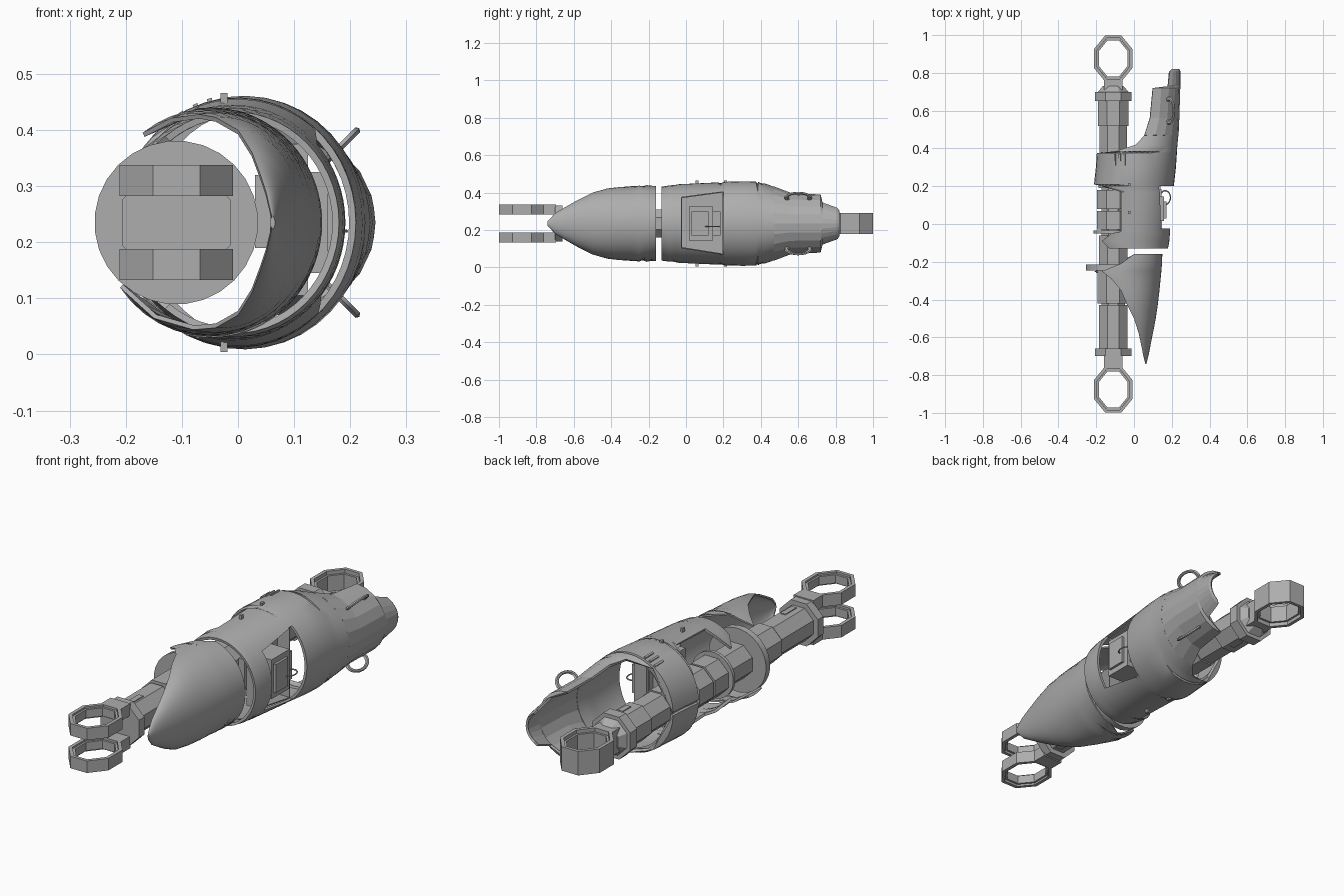
import bpy, bmesh, math
from mathutils import Matrix, Vector

if "Cube" in bpy.data.objects:
    bpy.data.objects.remove(bpy.data.objects["Cube"], do_unlink=True)

SHAFT_X, MID_Z = -0.11, 0.235

grey = bpy.data.materials.new("plain grey")
grey.use_nodes = True
COLOUR = (0.42, 0.42, 0.42, 1)
grey.diffuse_color = COLOUR
grey.node_tree.nodes["Principled BSDF"].inputs["Base Color"].default_value = COLOUR


def finish(name, bm, thickness=0, smooth=0, cutter=None, fix_normals=True):
    """Turn a bmesh into a finished object, with optional wall thickness and cutout."""
    if fix_normals:
        bmesh.ops.recalc_face_normals(bm, faces=bm.faces)
    mesh = bpy.data.meshes.new(name)
    bm.to_mesh(mesh)
    bm.free()
    mesh.materials.append(grey)
    obj = bpy.data.objects.new(name, mesh)
    bpy.context.collection.objects.link(obj)
    bpy.ops.object.select_all(action='DESELECT')
    obj.select_set(True)
    bpy.context.view_layer.objects.active = obj
    if thickness:
        wall = obj.modifiers.new("wall", 'SOLIDIFY')
        wall.thickness, wall.offset = thickness, -1
        bpy.ops.object.modifier_apply(modifier="wall")
    if cutter:
        cut = obj.modifiers.new("cut", 'BOOLEAN')
        cut.object, cut.operation, cut.solver = cutter, 'DIFFERENCE', 'EXACT'
        bpy.ops.object.modifier_apply(modifier="cut")
    if smooth:
        bpy.ops.object.shade_smooth_by_angle(angle=math.radians(smooth))
    return obj


def prism(name, y0, y1, apothem0, apothem1=None, sides=8, smooth=0):
    """Prism along y, centred on the shaft axis."""
    bm = bmesh.new()
    grow = 1 / math.cos(math.pi / sides)
    place = (Matrix.Translation((SHAFT_X, (y0 + y1) / 2, MID_Z))
             @ Matrix.Rotation(-math.pi / 2, 4, 'X') @ Matrix.Rotation(math.pi / sides, 4, 'Z'))
    bmesh.ops.create_cone(bm, cap_ends=True, segments=sides, radius1=apothem0 * grow,
                          radius2=(apothem1 or apothem0) * grow, depth=y1 - y0, matrix=place)
    return finish(name, bm, smooth=smooth)


def box(name, centre, size, turn=0):
    """Box, optionally turned about the y axis."""
    bm = bmesh.new()
    bmesh.ops.create_cube(bm, size=1, matrix=Matrix.Translation(centre)
                          @ Matrix.Rotation(turn, 4, 'Y') @ Matrix.Diagonal((*size, 1)))
    return finish(name, bm)


def eye_ring(name, y, z, height, apothem, wall):
    """Long octagonal ring standing along z."""
    bm = bmesh.new()
    radius = apothem / math.cos(math.pi / 8)
    bmesh.ops.create_cone(bm, cap_ends=False, segments=8, radius1=radius, radius2=radius, depth=height,
                          matrix=Matrix.Translation((SHAFT_X, y, z)) @ Matrix.Diagonal((1, 1.22, 1, 1))
                          @ Matrix.Rotation(math.pi / 8, 4, 'Z'))
    return finish(name, bm, thickness=wall)


def loop_handle(name, centre, radius, thin, stretch, turn):
    """Oval loop lying in the plane of y and a turned x axis."""
    bpy.ops.mesh.primitive_torus_add(location=centre, rotation=(0, turn, 0), major_segments=20,
                                     minor_segments=6, major_radius=radius, minor_radius=thin)
    obj = bpy.context.object
    obj.name = name
    obj.scale.y = stretch
    obj.data.materials.append(grey)
    bpy.ops.object.shade_smooth_by_angle(angle=math.radians(40))


def shell(name, stations, segments, wall, smooth, cutter=None):
    """Partial tube: y, centre x, radius x, radius z, edge x above, edge x below."""
    bm = bmesh.new()
    rows = []
    for y, cx, rx, rz, top, bottom in stations:
        limit = [math.acos(max(-0.9995, min(1, (edge - cx) / rx))) for edge in (bottom, top)]
        row = []
        for i in range(segments + 1):
            f = 2 * i / segments - 1
            a = f * (limit[1] if f > 0 else limit[0])
            row.append(bm.verts.new((cx + rx * math.cos(a), y, MID_Z + rz * math.sin(a))))
        rows.append(row)
    for r, s in zip(rows, rows[1:]):
        for j in range(segments):
            bm.faces.new((r[j], s[j], s[j + 1], r[j + 1]))
    return finish(name, bm, wall, smooth, cutter, fix_normals=False)


def window_prism(name, x0, x1, open_front, wall=0):
    """Tapered window outline in the y-z plane, pushed along x."""
    bm = bmesh.new()
    outline = [(-0.025, -0.13), (0.2, -0.165), (0.2, 0.17), (-0.025, 0.14)]
    back, front = ([bm.verts.new((x, y, MID_Z + z)) for y, z in outline] for x in (x0, x1))
    bm.faces.new(back)
    for i in range(4):
        j = (i + 1) % 4
        bm.faces.new((back[i], back[j], front[j], front[i]))
    if not open_front:
        bm.faces.new(front)
    return finish(name, bm, wall)


# Shaft sections, collars and discs
for name, *spec in (
        ("front_collar", -0.70, -0.66, 0.097),
        ("front_shaft", -0.66, -0.43, 0.075),
        ("front_mid_shaft", -0.42, -0.22, 0.083),
        ("shaft_core", -0.65, 0.65, 0.062),
        ("hub_a", -0.22, -0.06, 0.076),
        ("hub_b", -0.03, 0.07, 0.085),
        ("hub_c", 0.08, 0.18, 0.085),
        ("hub_d", 0.19, 0.37, 0.078),
        ("rear_mid_shaft", 0.37, 0.52, 0.072),
        ("rear_sleeve", 0.52, 0.65, 0.08),
        ("rear_collar", 0.65, 0.70, 0.097),
        ("rear_taper", 0.70, 0.73, 0.08, 0.055)):
    prism(name, *spec)
prism("large_disc", -0.245, -0.215, 0.145, sides=28, smooth=30)
prism("small_disc", -0.05, -0.035, 0.105, sides=28, smooth=30)

# Slots on the end shafts
for side in (-1, 1):
    z = MID_Z + side * 0.075
    box("front_slot_plate", (SHAFT_X + 0.01, -0.6, z), (0.025, 0.08, 0.008))
    box("rear_slot_plate", (SHAFT_X + 0.01, 0.59, z + side * 0.005), (0.025, 0.06, 0.008))

# End rings: a forked pair in front, a single one behind
for name, y, z, height in (("lower_front", -0.876, 0.16, 0.055), ("upper_front", -0.876, 0.31, 0.055),
                           ("rear", 0.876, MID_Z, 0.11)):
    eye_ring(name + "_ring", y, z, height, 0.101, 0.017)
    eye_ring(name + "_ring_lining", y, z, height * 0.7, 0.086, 0.011)
    box(name + "_neck", (SHAFT_X, math.copysign(0.73, y), z), (0.1, 0.07, height))

# Front pointed shell
shell("front_shell", [
    (-0.74, 0.06, 0.006, 0.012, 0.06, 0.06),
    (-0.70, 0.05, 0.026, 0.055, 0.05, 0.05),
    (-0.65, 0.04, 0.046, 0.085, 0.04, 0.04),
    (-0.58, 0.025, 0.075, 0.125, 0.025, 0.025),
    (-0.50, 0, 0.115, 0.165, 0, 0),
    (-0.42, -0.03, 0.157, 0.188, -0.04, -0.04),
    (-0.35, -0.04, 0.175, 0.196, -0.07, -0.08),
    (-0.29, -0.05, 0.191, 0.2, -0.12, -0.15),
    (-0.25, -0.05, 0.195, 0.203, -0.17, -0.21),
    (-0.21, -0.05, 0.198, 0.205, -0.07, -0.09),
    (-0.16, -0.05, 0.2, 0.206, 0, 0)], 32, 0.008, 40)

# Main shell with a side window, closed into a band in the middle
cutter = window_prism("window_cutter", 0.1, 0.3, False)
cutter.hide_render = True
shell("main_shell", [
    (-0.13, -0.01, 0.19, 0.198, -0.13, -0.13),
    (-0.09, -0.01, 0.197, 0.204, -0.17, -0.17),
    (-0.05, -0.01, 0.2, 0.208, -0.12, -0.12),
    (-0.04, -0.01, 0.2, 0.21, -0.07, -0.07),
    (0.17, 0, 0.21, 0.22, -0.07, -0.07),
    (0.20, 0, 0.21, 0.222, -0.17, -0.17),
    (0.21, 0, 0.212, 0.223, -1, -1),
    (0.30, 0.01, 0.212, 0.226, -1, -1),
    (0.375, 0.015, 0.212, 0.225, -1, -1),
    (0.385, 0.015, 0.212, 0.223, -0.1, -0.1),
    (0.42, 0.022, 0.208, 0.215, 0.01, 0.01),
    (0.47, 0.03, 0.205, 0.198, 0.055, 0.055)], 40, 0.012, 35, cutter)
bpy.data.objects.remove(cutter, do_unlink=True)

# Faceted rear guard ending in a tongue
shell("rear_guard", [
    (0.47, 0.03, 0.206, 0.2, 0.055, 0.055),
    (0.56, 0.07, 0.17, 0.165, 0.085, 0.085),
    (0.72, 0.1, 0.145, 0.155, 0.1, 0.1),
    (0.73, 0.1, 0.145, 0.135, 0.18, 0.18),
    (0.81, 0.14, 0.105, 0.095, 0.19, 0.19),
    (0.82, 0.14, 0.1, 0.085, 0.2, 0.2)], 10, 0.01, 0)

# Recess and equipment box behind the window
window_prism("window_recess", 0.06, 0.125, True, 0.006)
box("equipment_box", (0.11, 0.08, MID_Z), (0.1, 0.13, 0.18))
box("box_lid", (0.165, 0.075, MID_Z), (0.012, 0.09, 0.13))
box("box_side_block", (0.1, 0.165, MID_Z), (0.09, 0.04, 0.13))
box("recess_backing", (0.045, 0.06, 0.255), (0.03, 0.2, 0.13))
loop_handle("box_handle", (0.165, 0.14, 0.22), 0.028, 0.003, 1.3, 0)

# Carry loops, pins and vents
for side, word in ((1, "upper"), (-1, "lower")):
    loop_handle(word + "_carry_loop", (0.185, 0.6, MID_Z + side * 0.137), 0.037, 0.007, 1.7, -side * math.pi / 4)
    for y in (0.06, 0.21):
        box(word + "_pin", (-0.025, y, MID_Z + side * 0.222), (0.012, 0.016, 0.018))
for k in range(3):
    x = -0.1 + 0.025 * k
    slope = math.acos((x - 0.01) / 0.212)
    box("vent_plate", (x, 0.34, MID_Z + 0.226 * math.sin(slope)), (0.009, 0.06, 0.009), math.pi / 2 - slope)
